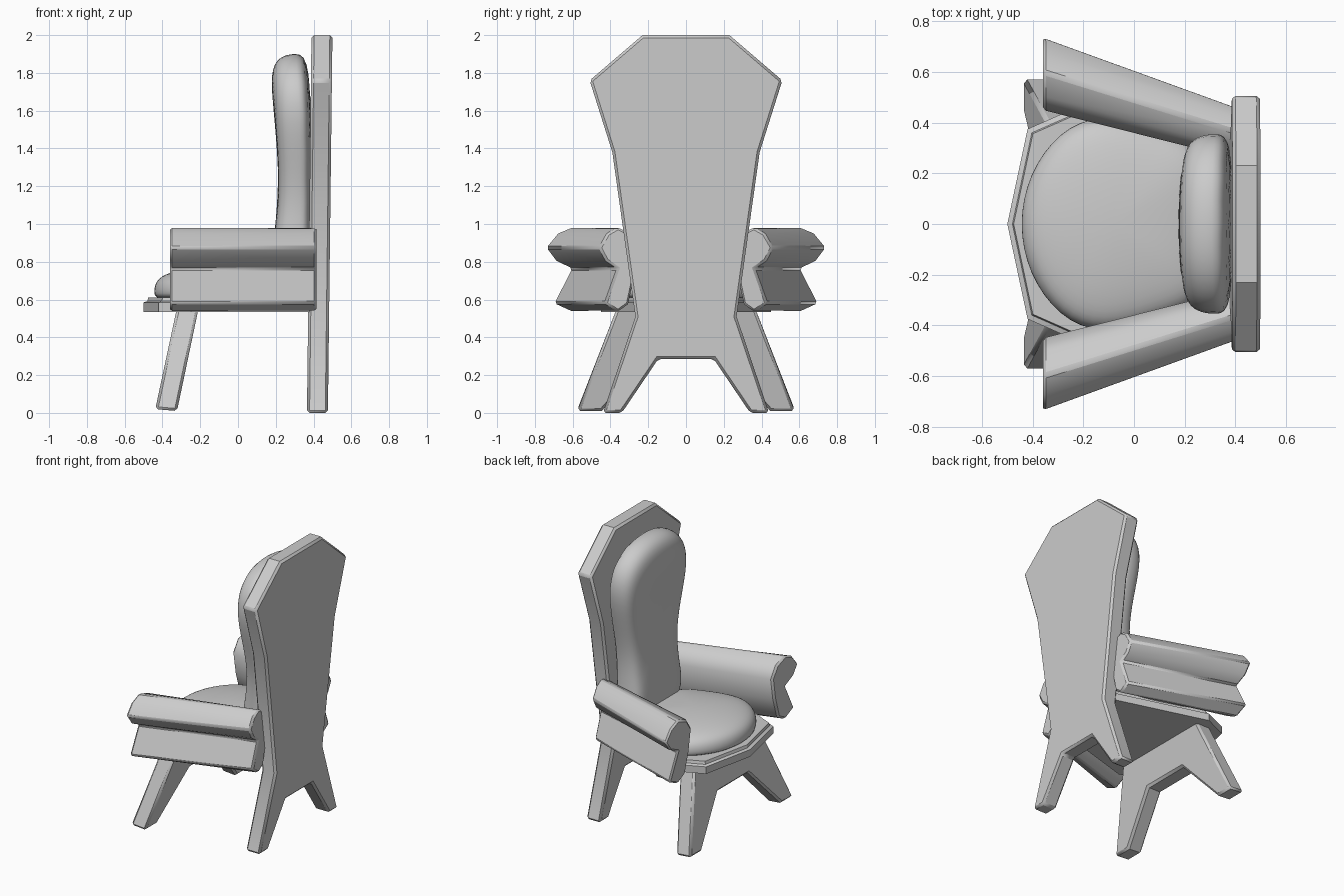
import bpy, bmesh
from math import radians

if "Cube" in bpy.data.objects:
    bpy.data.objects.remove(bpy.data.objects["Cube"])


def mirrored(half):
    """Close a half outline (first coord a, second b >= 0) across b = 0."""
    return half + [(a, -b) for a, b in reversed(half) if b > 1e-6]


def loft(name, sections, bevel=0.0, segments=1, subsurf=0, angle=35):
    """Skin a list of equal-length point loops and cap both ends."""
    bm = bmesh.new()
    rings = [[bm.verts.new(p) for p in s] for s in sections]
    n = len(rings[0])
    for r, q in zip(rings, rings[1:]):
        for i in range(n):
            j = (i + 1) % n
            bm.faces.new((r[i], r[j], q[j], q[i]))
    bm.faces.new(rings[0])
    bm.faces.new(rings[-1])
    bmesh.ops.recalc_face_normals(bm, faces=bm.faces[:])
    mesh = bpy.data.meshes.new(name)
    bm.to_mesh(mesh)
    bm.free()
    ob = bpy.data.objects.new(name, mesh)
    bpy.context.collection.objects.link(ob)
    if bevel:
        m = ob.modifiers.new("Bevel", 'BEVEL')
        m.width, m.segments, m.limit_method = bevel, segments, 'ANGLE'
        m.angle_limit = radians(50)
    if subsurf:
        m = ob.modifiers.new("Subsurf", 'SUBSURF')
        m.levels = m.render_levels = subsurf
    bpy.ops.object.select_all(action='DESELECT')
    ob.select_set(True)
    bpy.context.view_layer.objects.active = ob
    bpy.ops.object.shade_smooth_by_angle(angle=radians(angle))
    return ob


# Tall back panel with integral rear legs, leaning slightly
back = mirrored([(2.0, 0.23), (1.76, 0.51), (1.38, 0.39), (0.51, 0.268),
                 (0.0, 0.44), (0.0, 0.34), (0.285, 0.147)])
loft("back_panel", [[(x + 0.012 * z, y, z) for z, y in back] for x in (0.365, 0.476)],
     bevel=0.014)

# Splayed front leg panel, raked forward
legs = mirrored([(0.57, 0.36), (0.01, 0.575), (0.01, 0.445), (0.32, 0.17)])
loft("front_legs", [[(x + 0.21 * z, y, z + (0.01 if k == 0 else 0) * (z < 0.1)) for z, y in legs]
                    for k, x in enumerate((-0.44, -0.325))], bevel=0.014)

# Faceted seat board with a chamfered rim
seat = mirrored([(-0.5, 0), (-0.42, 0.375), (-0.25, 0.45), (0.4, 0.26)])
loft("seat_board", [[(x * s, y * s, z) for x, y in seat]
                    for s, z in ((1, 0.535), (1, 0.585), (0.96, 0.592), (0.95, 0.612))], angle=20)

# Soft seat cushion
pad = mirrored([(-0.46, 0), (-0.42, 0.2), (-0.30, 0.37), (-0.13, 0.445),
                (0.1, 0.375), (0.32, 0.3), (0.34, 0)])
loft("seat_cushion", [[(-0.08 + (x + 0.08) * s, y * s, z) for x, y in pad]
                      for s, z in ((0.95, 0.59), (1, 0.63), (0.98, 0.69), (0.86, 0.735),
                                   (0.5, 0.765), (0.12, 0.775))], subsurf=2, angle=60)


# Soft back cushion, thinner at the waist
def depth(z):
    return 0.178 + (0.15 if z > 1.2 else 0.28) * (z - 1.2) ** 2


rest = mirrored([(1.915, 0), (1.89, 0.19), (1.78, 0.335), (1.6, 0.375), (1.35, 0.315),
                 (1.1, 0.26), (0.85, 0.275), (0.66, 0.28), (0.62, 0)])
sections = []
for s, d in ((0.96, 0), (1, 0.35), (0.97, 0.72), (0.84, 0.97), (0.5, 1.02), (0.12, 1.02)):
    ring = [(1.27 + (z - 1.27) * s, y * s) for z, y in rest]
    sections.append([(0.395 - d * depth(z), y, z) for z, y in ring])
loft("back_cushion", sections, subsurf=2, angle=60)

# Armrests: notched scroll section tapering towards the back
arm = [(0.60, 0.983), (0.68, 0.95), (0.742, 0.875), (0.69, 0.805), (0.605, 0.765),
       (0.70, 0.58), (0.60, 0.535), (0.52, 0.575), (0.475, 0.72), (0.45, 0.87), (0.505, 0.95)]
for side, label in ((1, "left"), (-1, "right")):
    front = [(-0.36, side * y, z) for y, z in arm]
    rear = [(0.415, side * (0.255 + (y - 0.45) * 0.7), z) for y, z in arm]
    loft("armrest_" + label, [front, rear], bevel=0.012, angle=50)
